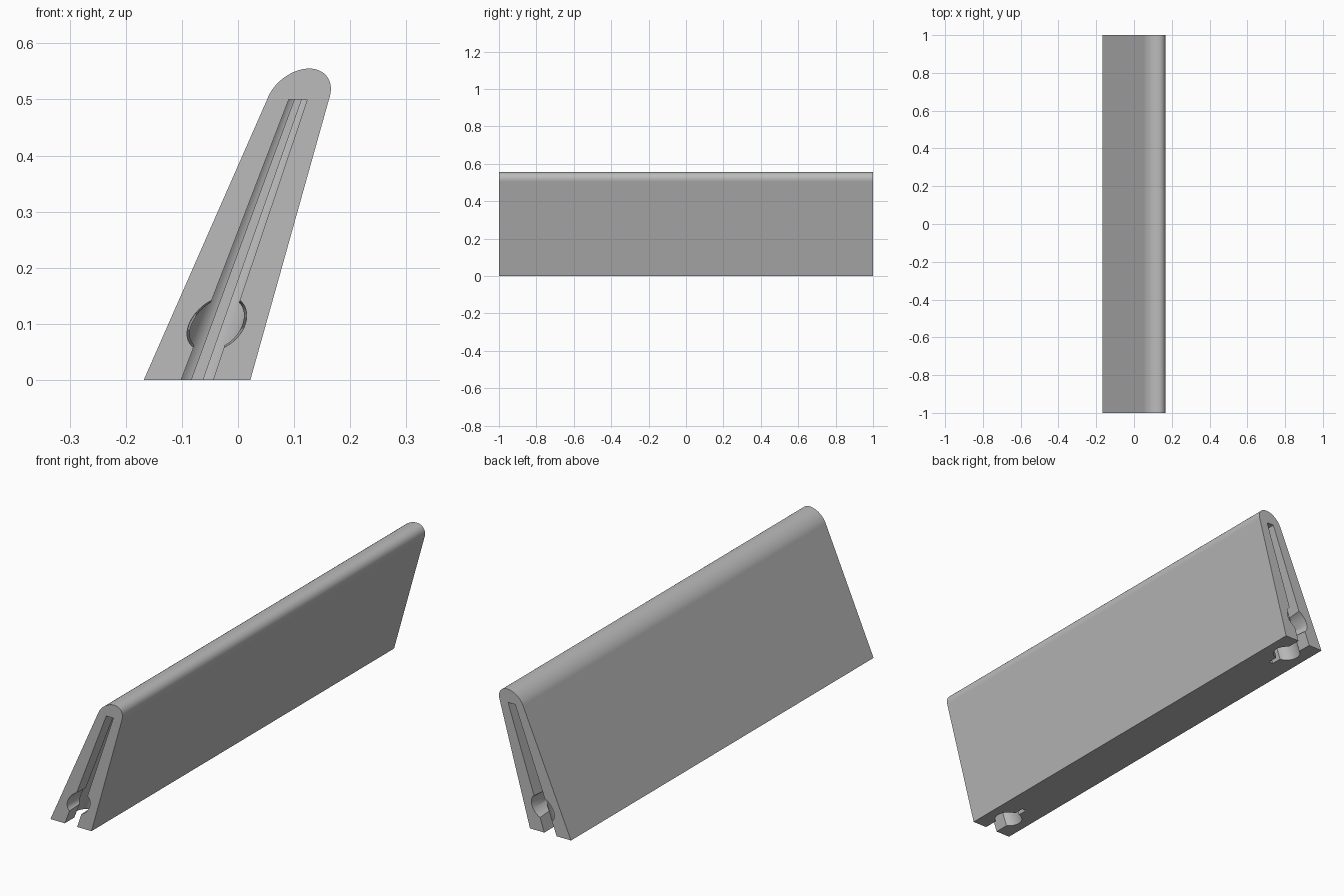
import bpy, bmesh, math
from mathutils import Matrix

cube = bpy.data.objects.get("Cube")
if cube:
    bpy.data.objects.remove(cube, do_unlink=True)

SLOT_TOP = 0.5
HALF_LENGTH = 1.0


def material(name, rgb):
    mat = bpy.data.materials.new(name)
    mat.use_nodes = True
    colour = (*rgb, 1)
    mat.diffuse_color = colour
    mat.node_tree.nodes["Principled BSDF"].inputs["Base Color"].default_value = colour
    return mat


def make_object(name, bm):
    bmesh.ops.recalc_face_normals(bm, faces=bm.faces[:])
    mesh = bpy.data.meshes.new(name)
    bm.to_mesh(mesh)
    bm.free()
    obj = bpy.data.objects.new(name, mesh)
    bpy.context.collection.objects.link(obj)
    return obj


def prism(name, points, offset):
    """Extrude a closed outline along an offset vector."""
    bm = bmesh.new()
    face = bm.faces.new([bm.verts.new(p) for p in points])
    new = bmesh.ops.extrude_face_region(bm, geom=[face])["geom"]
    verts = [v for v in new if isinstance(v, bmesh.types.BMVert)]
    bmesh.ops.translate(bm, verts=verts, vec=offset)
    return make_object(name, bm)


def arc(start, end, steps):
    return [start + (end - start) * i / steps for i in range(steps + 1)]


def warp(co):
    """Taper the upright shape towards the top and lean it over."""
    taper = 1 - 0.84 * min(co.z, SLOT_TOP)
    co.x = co.x * taper - 0.073 + 0.36 * co.z


# Long upright body with a rounded top
outline = [(-0.095, -HALF_LENGTH, 0), (0.095, -HALF_LENGTH, 0)]
outline += [(0.095 * math.cos(a), -HALF_LENGTH, SLOT_TOP + 0.055 * math.sin(a))
            for a in arc(0, math.pi, 32)]
body = prism("leaning_body", outline, (0, 2 * HALF_LENGTH, 0))

# Keyhole channel and round socket, cut into both ends
R = 0.055
wide, narrow = 0.0285, 0.01
a0, a1 = -math.acos(wide / R), math.acos(narrow / R)
half = [(wide, -1.1), *[(R * math.cos(a), R * math.sin(a) - 0.89) for a in arc(a0, a1, 24)],
        (narrow, -0.79)]
plan = half + [(-x, y) for x, y in reversed(half)]

cutters = []
for end in (1, -1):
    cutters.append(prism("channel_cutter", [(x, y * end, -0.1) for x, y in plan],
                         (0, 0, SLOT_TOP + 0.1)))
    bm = bmesh.new()
    bmesh.ops.create_cone(bm, cap_ends=True, segments=48, radius1=0.056,
                          radius2=0.048, depth=0.13)
    turn = Matrix.Rotation(-math.pi / 2 * end, 4, "X")
    place = Matrix.Translation((0, -0.955 * end, 0.1))
    bmesh.ops.transform(bm, matrix=place @ Matrix.Diagonal((1, 1, 0.9, 1)) @ turn,
                        verts=bm.verts)
    cutters.append(make_object("socket_cutter", bm))

for cutter in cutters:
    cutter.hide_render = True
    mod = body.modifiers.new("cut", "BOOLEAN")
    mod.operation, mod.solver, mod.object = "DIFFERENCE", "EXACT", cutter

# Bake the cuts, then lean and taper the result
bpy.context.view_layer.update()
graph = bpy.context.evaluated_depsgraph_get()
mesh = bpy.data.meshes.new_from_object(body.evaluated_get(graph))
body.modifiers.clear()
body.data = mesh
for cutter in cutters:
    bpy.data.objects.remove(cutter, do_unlink=True)
for v in mesh.vertices:
    warp(v.co)

# Colour and shading
mesh.materials.clear()
mesh.materials.append(material("plain_grey", (0.5, 0.5, 0.5)))
bpy.ops.object.select_all(action="DESELECT")
body.select_set(True)
bpy.context.view_layer.objects.active = body
bpy.ops.object.shade_smooth_by_angle(angle=math.radians(25))
body.modifiers.new("even_shading", "WEIGHTED_NORMAL").keep_sharp = True
